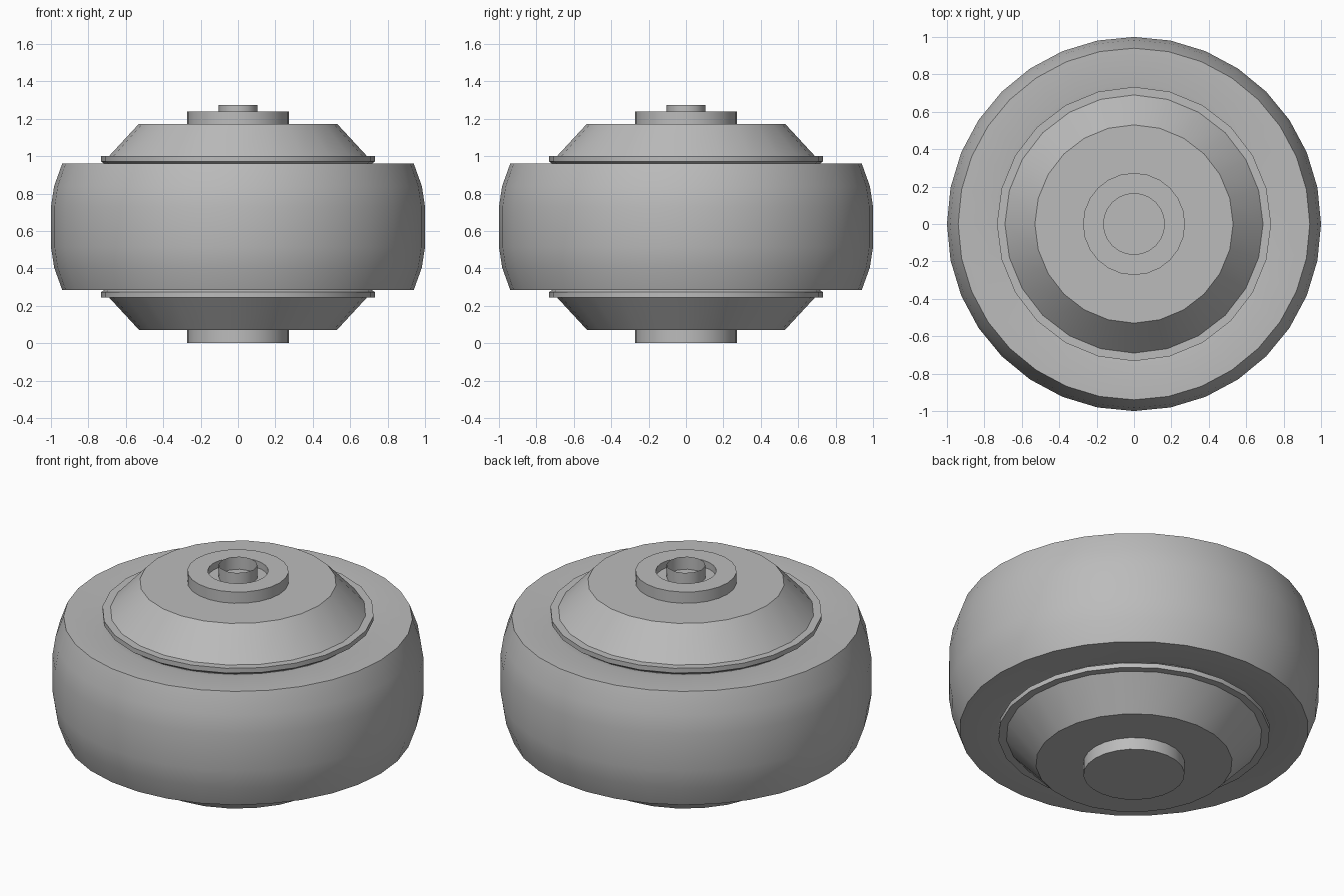
import bpy
import bmesh
from math import cos, sin, tau, radians

cube = bpy.data.objects.get("Cube")
if cube:
    bpy.data.objects.remove(cube, do_unlink=True)

MID = 0.6225  # height of the plane of symmetry

grey = bpy.data.materials.new("plain grey")
grey.use_nodes = True
grey.diffuse_color = (0.5, 0.5, 0.5, 1)
grey.node_tree.nodes["Principled BSDF"].inputs["Base Color"].default_value = (0.5, 0.5, 0.5, 1)


def lathe(name, profile, sides, smooth=30):
    """Turn a profile of (radius, height) points around z; radius 0 closes with a cap."""
    bm = bmesh.new()
    rings = []
    for r, z in profile:
        if r == 0:
            rings.append([])
        else:
            rings.append([bm.verts.new((r * cos(tau * i / sides), r * sin(tau * i / sides), z))
                          for i in range(sides)])
    for a, b in zip(rings, rings[1:]):
        if not a:
            bm.faces.new(b[::-1])
        elif not b:
            bm.faces.new(a)
        else:
            for i in range(sides):
                j = (i + 1) % sides
                bm.faces.new((a[i], a[j], b[j], b[i]))
    mesh = bpy.data.meshes.new(name)
    bm.to_mesh(mesh)
    bm.free()
    mesh.materials.append(grey)
    obj = bpy.data.objects.new(name, mesh)
    bpy.context.collection.objects.link(obj)
    bpy.ops.object.select_all(action="DESELECT")
    obj.select_set(True)
    bpy.context.view_layer.objects.active = obj
    bpy.ops.object.shade_smooth_by_angle(angle=radians(smooth))
    return obj


def mirrored(upper):
    """Complete an upper half profile with its reflection below the middle."""
    return [(r, 2 * MID - z) for r, z in reversed(upper)] + upper


# Rounded tyre with flat side walls and a slight inner lip
lathe("tyre", mirrored([(1, 0.73), (0.983, 0.84), (0.94, 0.96), (0.748, 0.96), (0.7, 0.95)]), 32)

# Wheel core: rim flanges and sloping side plates
lathe("wheel_core", mirrored([(0.7, 0.95), (0.733, 0.972), (0.733, 1.0), (0.69, 1.0),
                              (0.53, 1.173), (0, 1.173)]), 24)

# Lower hub disc
lathe("lower_hub", [(0, 0), (0.273, 0), (0.273, 0.08), (0, 0.08)], 24)

# Upper hub disc with a round recess
lathe("upper_hub", [(0.273, 1.165), (0.273, 1.24), (0.163, 1.24), (0.163, 1.2), (0, 1.2)], 24)

# Thin open axle tube standing in the recess
lathe("axle_tube", [(0.105, 1.2), (0.105, 1.275)], 12)
